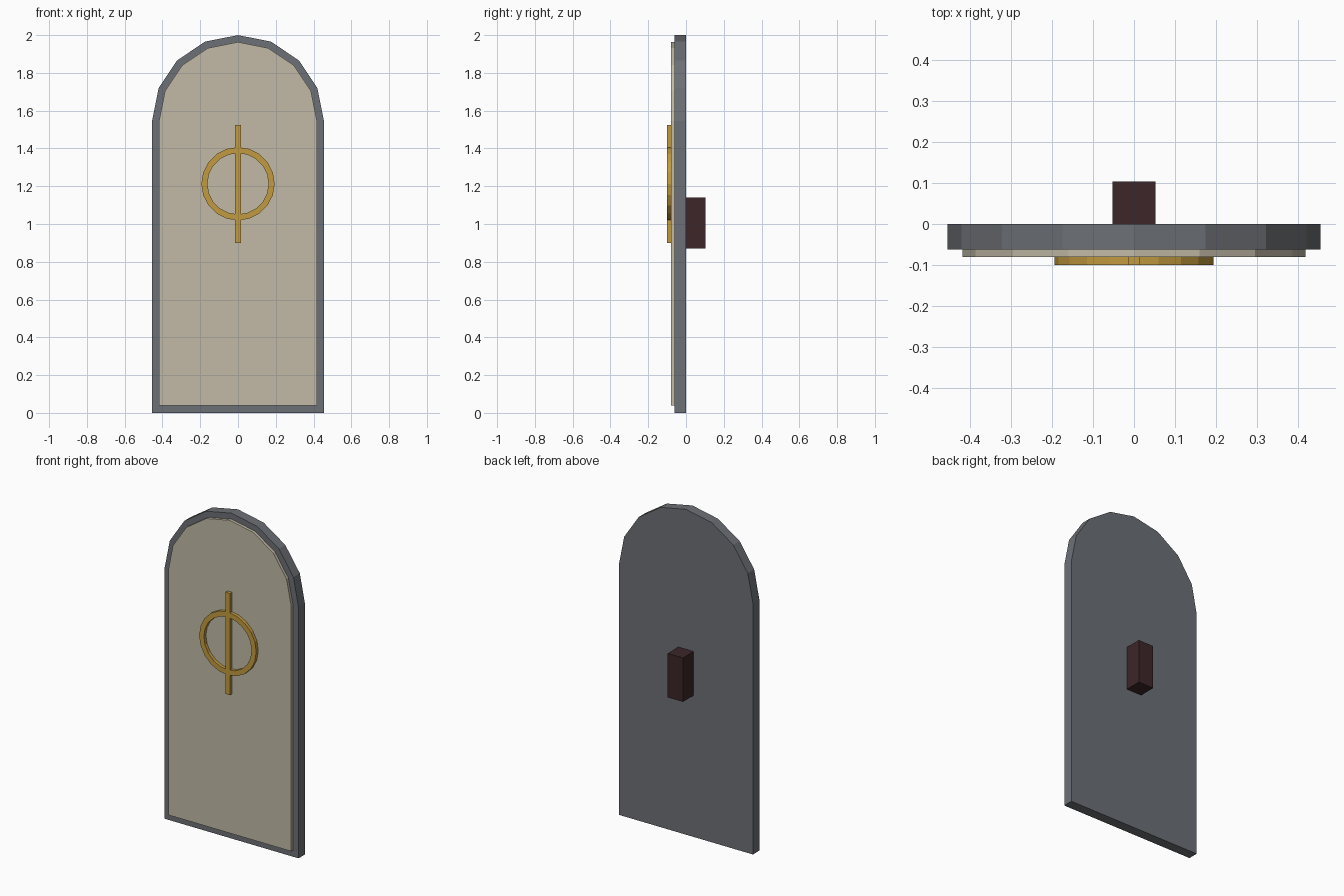
import bpy, bmesh
from math import sin, cos, pi

cube = bpy.data.objects.get("Cube")
if cube:
    bpy.data.objects.remove(cube, do_unlink=True)


def material(name, rgb):
    m = bpy.data.materials.new(name)
    m.use_nodes = True
    m.diffuse_color = (*rgb, 1)
    m.node_tree.nodes["Principled BSDF"].inputs["Base Color"].default_value = (*rgb, 1)
    return m


def finish(bm, name, mat):
    bmesh.ops.recalc_face_normals(bm, faces=bm.faces)
    me = bpy.data.meshes.new(name)
    bm.to_mesh(me)
    bm.free()
    me.materials.append(mat)
    ob = bpy.data.objects.new(name, me)
    bpy.context.collection.objects.link(ob)
    return ob


def extrude(bm, faces, depth):
    # Thicken flat faces along y
    ext = bmesh.ops.extrude_face_region(bm, geom=faces)["geom"]
    verts = [v for v in ext if isinstance(v, bmesh.types.BMVert)]
    bmesh.ops.translate(bm, verts=verts, vec=(0, depth, 0))


def arched_slab(name, radius, bottom, spring, y0, y1, mat):
    # Upright rectangle topped by an eight-sided half circle
    outline = [(radius * cos(pi * i / 8), spring + radius * sin(pi * i / 8)) for i in range(9)]
    outline += [(-radius, bottom), (radius, bottom)]
    bm = bmesh.new()
    face = bm.faces.new([bm.verts.new((x, y0, z)) for x, z in outline])
    extrude(bm, [face], y1 - y0)
    return finish(bm, name, mat)


def flat_ring(name, outer, inner, z, y0, y1, mat, sides=20):
    bm = bmesh.new()
    loops = [[bm.verts.new((r * cos(2 * pi * i / sides), y0, z + r * sin(2 * pi * i / sides)))
              for i in range(sides)] for r in (outer, inner)]
    a, b = loops
    faces = [bm.faces.new((a[i - 1], a[i], b[i], b[i - 1])) for i in range(sides)]
    extrude(bm, faces, y1 - y0)
    return finish(bm, name, mat)


def box(name, x, y0, y1, z0, z1, mat):
    bm = bmesh.new()
    face = bm.faces.new([bm.verts.new((px, y0, pz))
                         for px, pz in ((-x, z0), (x, z0), (x, z1), (-x, z1))])
    extrude(bm, [face], y1 - y0)
    return finish(bm, name, mat)


steel = material("slate_grey", (0.15, 0.16, 0.178))
cream = material("pale_tan", (0.54, 0.49, 0.385))
gold = material("gold", (0.54, 0.325, 0.05))
wood = material("dark_brown", (0.045, 0.019, 0.021))

# Shield body and raised front panel
arched_slab("shield_body", 0.455, 0, 1.545, 0, -0.062, steel)
arched_slab("front_panel", 0.418, 0.04, 1.545, -0.06, -0.08, cream)

# Ring and bar emblem
flat_ring("emblem_ring", 0.194, 0.162, 1.213, -0.078, -0.1, gold)
box("emblem_bar", 0.015, -0.078, -0.1, 0.9, 1.525, gold)

# Grip on the back
box("back_grip", 0.052, -0.002, 0.104, 0.87, 1.14, wood)
